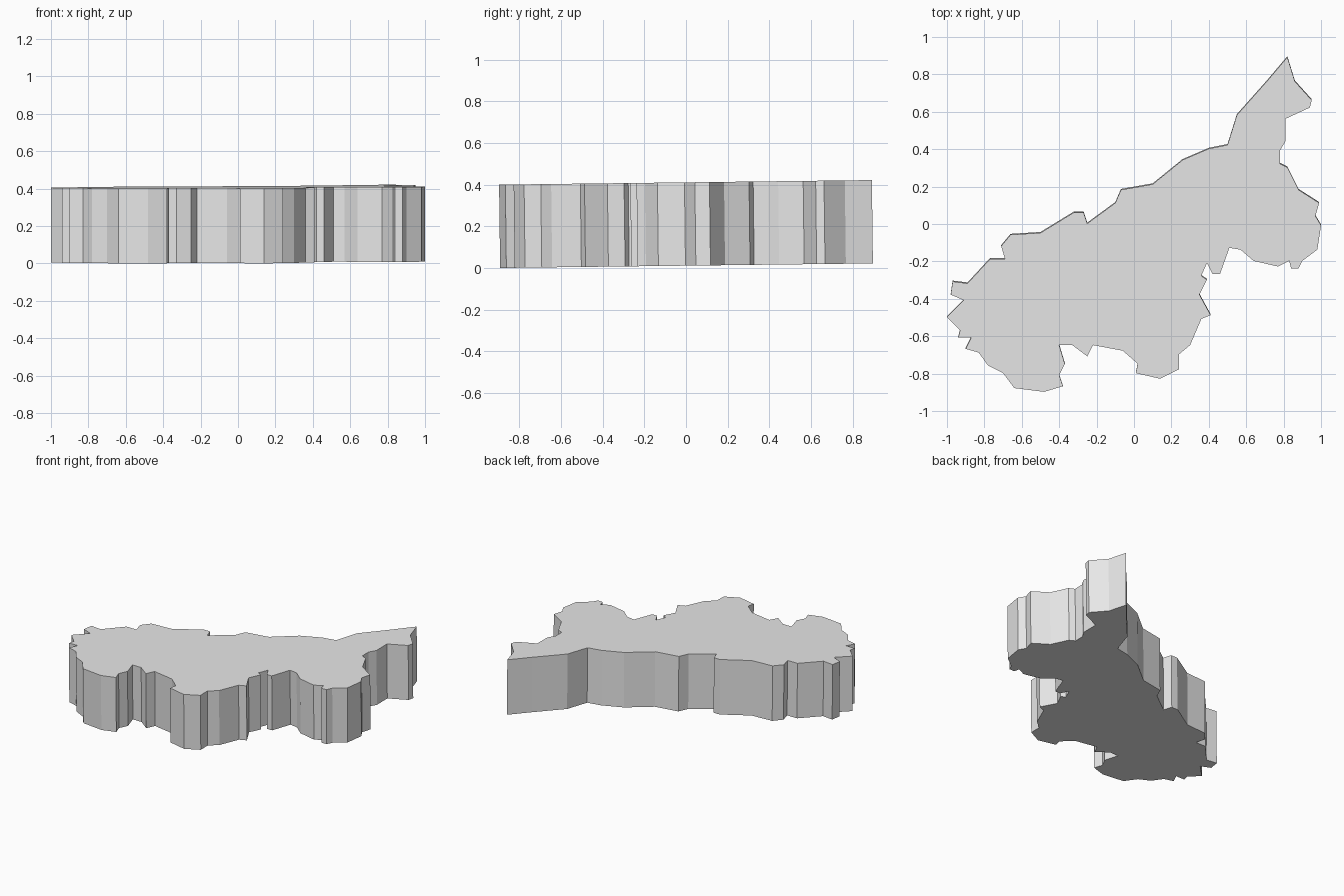
import bpy
import bmesh
from math import radians
from mathutils import Matrix, Vector

# Remove the default object only
default_cube = bpy.data.objects.get("Cube")
if default_cube:
    bpy.data.objects.remove(default_cube, do_unlink=True)

THICKNESS = 0.4
TILT = radians(0.7)

# Outline in hundredths of a unit, clockwise from the northern tip
OUTLINE = [
    # east side
    (82, 90), (86, 77), (95, 67), (94, 63), (81, 57), (81, 45), (78, 40),
    (78, 33), (82, 31), (88, 19), (99, 12), (97, 5), (100, 0), (98, -13),
    # south side
    (90, -19), (88, -23), (84, -23), (83, -19), (77, -22), (64, -19),
    (57, -13), (51, -12), (46, -26), (42, -26), (39, -20), (36, -27),
    (39, -29), (35, -37), (41, -48), (36, -50), (30, -64), (24, -69),
    (24, -77), (14, -82), (1, -79), (2, -74), (-6, -67), (-22, -64),
    (-25, -70), (-33, -64), (-40, -64), (-37, -74), (-40, -80),
    (-38, -86), (-48, -89), (-64, -87), (-70, -79), (-78, -75),
    # west side
    (-83, -68), (-90, -66), (-87, -60), (-94, -60), (-93, -56),
    (-100, -49), (-91, -40), (-98, -37), (-97, -30), (-89, -31),
    # north side
    (-77, -18), (-69, -18), (-71, -11), (-66, -5), (-50, -4), (-32, 7),
    (-27, 7), (-25, 1), (-10, 12), (-7, 19), (10, 22), (26, 35),
    (40, 41), (50, 43), (55, 59), (71, 77),
]


def flat_material(name, color):
    """Plain single-colour material for viewport and render."""
    material = bpy.data.materials.new(name)
    material.use_nodes = True
    material.diffuse_color = color
    shader = next(n for n in material.node_tree.nodes
                  if n.type == "BSDF_PRINCIPLED")
    shader.inputs["Base Color"].default_value = color
    return material


def extruded_slab(name, outline, thickness, tilt, material):
    """Extrude a closed outline upward, tip it slightly and rest it on z = 0."""
    bm = bmesh.new()
    base = bm.faces.new([bm.verts.new((x / 100, y / 100, 0))
                         for x, y in outline])
    extruded = bmesh.ops.extrude_face_region(bm, geom=[base],
                                             use_keep_orig=True)
    top_verts = [g for g in extruded["geom"]
                 if isinstance(g, bmesh.types.BMVert)]
    bmesh.ops.translate(bm, verts=top_verts, vec=(0, 0, thickness))
    bmesh.ops.recalc_face_normals(bm, faces=bm.faces)

    # Tip the slab so its back edge sits a little higher
    bm.transform(Matrix.Rotation(tilt, 4, "X"))

    # Centre on x and y, and stand the lowest point on the ground
    def limits(axis):
        values = [v.co[axis] for v in bm.verts]
        return min(values), max(values)

    offset = Vector((-sum(limits(0)) / 2, -sum(limits(1)) / 2, -limits(2)[0]))
    bmesh.ops.translate(bm, verts=bm.verts, vec=offset)

    mesh = bpy.data.meshes.new(name)
    bm.to_mesh(mesh)
    bm.free()
    mesh.materials.append(material)
    slab = bpy.data.objects.new(name, mesh)
    bpy.context.collection.objects.link(slab)
    return slab


# Single land-shaped slab with flat faces
grey = flat_material("light grey", (0.8, 0.8, 0.8, 1))
extruded_slab("region_slab", OUTLINE, THICKNESS, TILT, grey)
